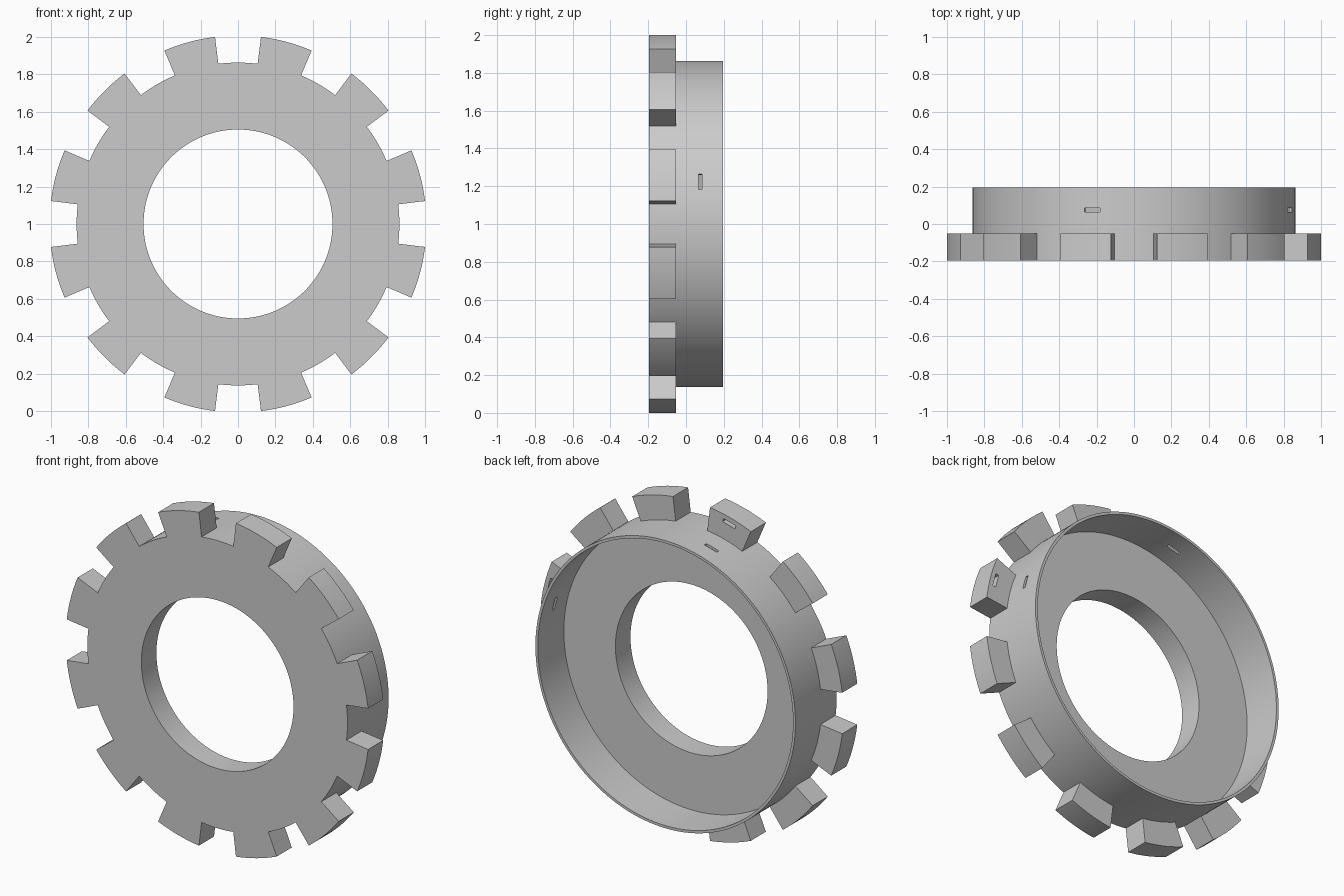
import bpy, bmesh
from math import radians, sin, cos
from mathutils import Matrix, Vector

cube = bpy.data.objects.get("Cube")
if cube:
    bpy.data.objects.remove(cube, do_unlink=True)

BORE, WALL_IN, WALL_OUT, TIP = 0.505, 0.847, 0.863, 1.0075
FRONT, PLATE_BACK, RIM_BACK = -0.195, -0.052, 0.195
STEPS = 360

grey = bpy.data.materials.new("light_grey")
grey.use_nodes = True
colour = (0.6, 0.6, 0.6, 1)
grey.diffuse_color = colour
grey.node_tree.nodes["Principled BSDF"].inputs["Base Color"].default_value = colour


def polar(r, deg, y):
    a = radians(deg)
    return Vector((r * cos(a), y, 1 + r * sin(a)))


def extrude(bm, faces, dy):
    """Extrude faces backwards and return the new end caps."""
    geom = bmesh.ops.extrude_face_region(bm, geom=faces, use_keep_orig=False)["geom"]
    verts = [g for g in geom if isinstance(g, bmesh.types.BMVert)]
    bmesh.ops.translate(bm, verts=verts, vec=(0, dy, 0))
    return [g for g in geom if isinstance(g, bmesh.types.BMFace)]


# Flat notched plate: concentric rings of cells, outermost ring only on teeth
bm = bmesh.new()
radii = (BORE, WALL_IN, WALL_OUT, TIP)
grid = [[bm.verts.new(polar(r, d, FRONT)) for d in range(STEPS)] for r in radii]
cells = []
for d in range(STEPS):
    e = (d + 1) % STEPS
    tooth = 7 <= d % 30 < 23
    for k in range(3 if tooth else 2):
        cells.append(bm.faces.new((grid[k][d], grid[k][e], grid[k + 1][e], grid[k + 1][d])))
bmesh.ops.delete(bm, geom=[v for v in bm.verts if not v.link_faces], context="VERTS")

# Plate thickness; the front layer is duplicated to close the solid
front = bmesh.ops.duplicate(bm, geom=cells)["geom"]
caps = extrude(bm, cells, PLATE_BACK - FRONT)

# Thin rim wall raised from the narrow annulus
rim = []
for f in caps:
    r = [(v.co - Vector((0, v.co.y, 1))).length for v in f.verts]
    if min(r) > WALL_IN - 0.001 and max(r) < WALL_OUT + 0.001:
        rim.append(f)
extrude(bm, rim, RIM_BACK - PLATE_BACK)
bmesh.ops.remove_doubles(bm, verts=bm.verts, dist=0.0001)
bmesh.ops.recalc_face_normals(bm, faces=bm.faces)
mesh = bpy.data.meshes.new("notched_ring")
bm.to_mesh(mesh)
bm.free()
mesh.materials.append(grey)
ring = bpy.data.objects.new("notched_ring", mesh)
bpy.context.collection.objects.link(ring)

# Slots: one through the rim and one pocket in the tooth, at two angles
bm = bmesh.new()
for deg in (15, 105):
    for r, y, size in ((0.855, 0.075, (0.08, 0.02, 0.085)),
                       (0.97, PLATE_BACK, (0.02, 0.12, 0.085))):
        place = (Matrix.Translation(polar(r, deg, y))
                 @ Matrix.Rotation(radians(-deg), 4, "Y")
                 @ Matrix.Diagonal((*size, 1)))
        bmesh.ops.create_cube(bm, size=1, matrix=place)
cut_mesh = bpy.data.meshes.new("slot_cutter")
bm.to_mesh(cut_mesh)
bm.free()
cut_mesh.materials.append(grey)
cutter = bpy.data.objects.new("slot_cutter", cut_mesh)
bpy.context.collection.objects.link(cutter)
cutter.hide_render = True

bpy.ops.object.select_all(action="DESELECT")
bpy.context.view_layer.objects.active = ring
ring.select_set(True)
mod = ring.modifiers.new("slots", "BOOLEAN")
mod.operation, mod.solver, mod.object = "DIFFERENCE", "EXACT", cutter
bpy.ops.object.modifier_apply(modifier=mod.name)
bpy.data.objects.remove(cutter, do_unlink=True)
bpy.ops.object.shade_smooth_by_angle(angle=radians(30))
